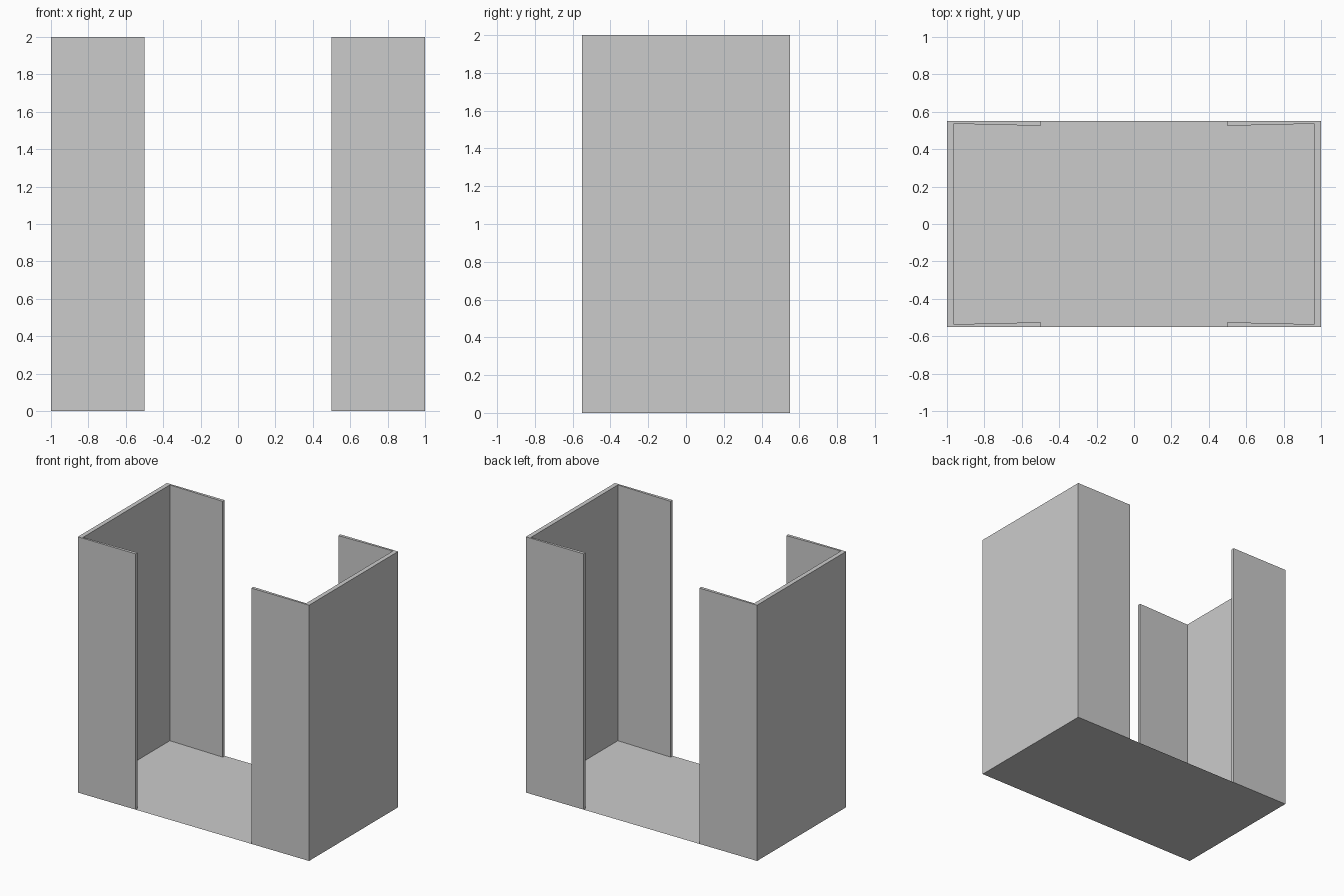
import bpy
import bmesh

if "Cube" in bpy.data.objects:
    bpy.data.objects.remove(bpy.data.objects["Cube"])


def make_object(name, bm):
    mesh = bpy.data.meshes.new(name)
    bm.to_mesh(mesh)
    bm.free()
    obj = bpy.data.objects.new(name, mesh)
    bpy.context.collection.objects.link(obj)
    return obj


def extrude_profile(name, points, height):
    bm = bmesh.new()
    face = bm.faces.new([bm.verts.new((x, y, 0)) for x, y in points])
    if height:
        new = bmesh.ops.extrude_face_region(bm, geom=[face])["geom"]
        verts = [v for v in new if isinstance(v, bmesh.types.BMVert)]
        bmesh.ops.translate(bm, verts=verts, vec=(0, 0, height))
        bmesh.ops.recalc_face_normals(bm, faces=bm.faces)
    return make_object(name, bm)


# C-shaped wall: side panel with two return panels, slightly thicker at the doorway
def wall(name, side):
    half = [(1.0, 0.55), (0.5, 0.55), (0.5, 0.525), (0.965, 0.536)]
    outline = half + [(x, -y) for x, y in reversed(half)]
    return extrude_profile(name, [(side * x, y) for x, y in outline], 2.0)


wall("left_wall", -1)
wall("right_wall", 1)

# Thin floor sheet, facing down
floor = extrude_profile("floor", [(-1, -0.55), (-1, 0.55), (1, 0.55), (1, -0.55)], 0)
